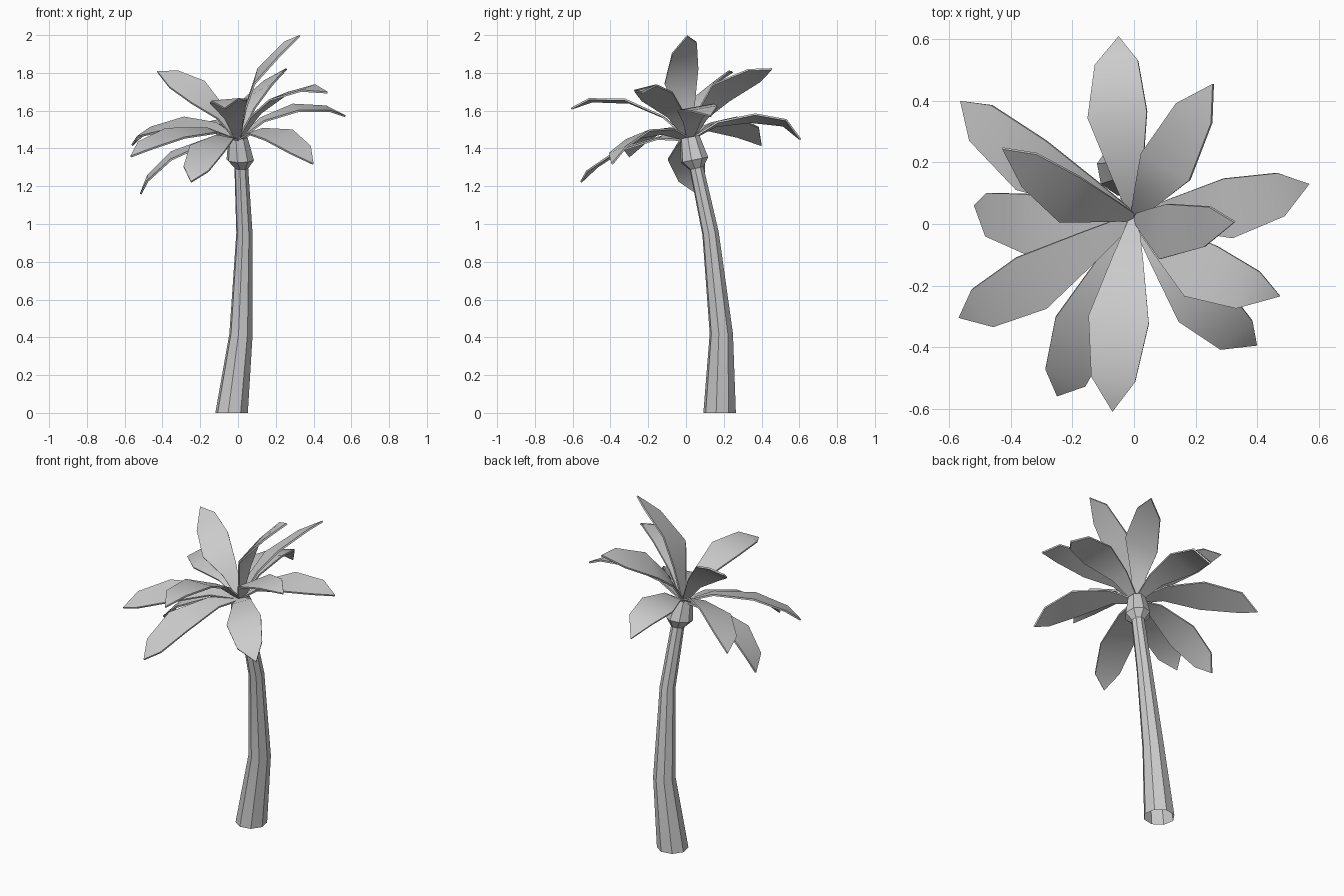
import bpy, bmesh, math
from mathutils import Vector

cube = bpy.data.objects.get("Cube")
if cube:
    bpy.data.objects.remove(cube, do_unlink=True)


def make_material(name, value):
    mat = bpy.data.materials.new(name)
    mat.use_nodes = True
    color = (value, value, value, 1)
    mat.diffuse_color = color
    mat.node_tree.nodes["Principled BSDF"].inputs["Base Color"].default_value = color
    return mat


grey = make_material("plain grey", 0.6)


def add_object(bm, name):
    mesh = bpy.data.meshes.new(name)
    bm.to_mesh(mesh)
    bm.free()
    obj = bpy.data.objects.new(name, mesh)
    bpy.context.collection.objects.link(obj)
    mesh.materials.append(grey)
    bpy.ops.object.select_all(action="DESELECT")
    obj.select_set(True)
    bpy.context.view_layer.objects.active = obj
    return obj


def loft(name, rings, sides=8, turn=math.radians(33)):
    """Skin round sections (x, y, z, radius, backward tilt) into an open tube."""
    bm = bmesh.new()
    loops = []
    for x, y, z, radius, tilt in rings:
        loop = []
        for i in range(sides):
            a = math.tau * i / sides + turn
            dx, dy = radius * math.cos(a), radius * math.sin(a)
            loop.append(bm.verts.new((x + dx, y + dy, z + dy * tilt)))
        loops.append(loop)
    for low, high in zip(loops, loops[1:]):
        for i in range(sides):
            j = (i + 1) % sides
            bm.faces.new((low[i], low[j], high[j], high[i]))
    add_object(bm, name)
    bpy.ops.object.shade_smooth_by_angle(angle=math.radians(30))


# Leaning trunk and the swollen crown that holds the leaves
loft("trunk", [
    (-0.034, 0.178, 0, 0.088, 0),
    (0.016, 0.187, 0.42, 0.063, 0),
    (0.034, 0.13, 0.95, 0.044, 0.2),
    (0.017, 0.053, 1.31, 0.037, 0.2),
])
loft("crown", [
    (0.018, 0.055, 1.295, 0.037, 0.2),
    (0.012, 0.045, 1.34, 0.074, 0.2),
    (0, 0.02, 1.46, 0.052, 0.2),
])

# Leaves: roll, then the midline at the wide part, the shoulder and the tip
BASE = Vector((0, 0.02, 1.45))
leaves = {
    "back_leaf": (-12, (-0.055, 0.355, 1.565), (-0.058, 0.525, 1.54), (-0.05, 0.61, 1.45)),
    "front_leaf": (5, (-0.05, -0.31, 1.655), (-0.068, -0.505, 1.66), (-0.07, -0.61, 1.615)),
    "back_left_leaf": (-25, (0.1, 0.185, 1.7), (0.193, 0.36, 1.79), (0.255, 0.455, 1.825)),
    "left_leaf": (10, (0.305, 0.05, 1.62), (0.478, 0.095, 1.615), (0.57, 0.13, 1.575)),
    "top_leaf": (25, (0.093, -0.025, 1.785), (0.235, -0.01, 1.935), (0.325, 0.005, 2)),
    "front_left_upper_leaf": (12, (0.215, -0.153, 1.68), (0.37, -0.215, 1.725), (0.475, -0.235, 1.7)),
    "front_left_lower_leaf": (15, (0.217, -0.255, 1.475), (0.333, -0.363, 1.395), (0.4, -0.395, 1.32)),
    "back_right_lower_leaf": (-20, (-0.335, 0.19, 1.535), (-0.5, 0.328, 1.49), (-0.565, 0.4, 1.42)),
    "back_right_upper_leaf": (-36, (-0.21, 0.078, 1.7), (-0.34, 0.172, 1.77), (-0.428, 0.243, 1.81)),
    "right_leaf": (-12, (-0.355, 0, 1.365), (-0.482, 0.03, 1.245), (-0.52, 0.06, 1.16)),
    "front_right_leaf": (-14, (-0.333, -0.193, 1.485), (-0.493, -0.275, 1.42), (-0.57, -0.305, 1.36)),
    "front_right_lower_leaf": (-10, (-0.165, -0.343, 1.4), (-0.223, -0.5, 1.295), (-0.25, -0.56, 1.225)),
}


def make_leaf(name, roll, *midline):
    wide, shoulder, tip = map(Vector, midline)
    ahead = (shoulder - BASE) * Vector((1, 1, 0)).to_3d().length
    r = math.radians(roll)
    across = Vector((-ahead.y, ahead.x, 0)).normalized() * math.cos(r)
    across.z = math.sin(r)
    # The stalk arches up from the crown before the blade opens
    inner = BASE.lerp(wide, 0.42) + Vector((0, 0, 0.035))
    bm = bmesh.new()
    pairs = []
    for centre, half in ((BASE, 0.015), (inner, 0.052), (wide, 0.099), (shoulder, 0.072)):
        pairs.append([bm.verts.new(centre + across * half * s) for s in (1, -1)])
    for p, q in zip(pairs, pairs[1:]):
        bm.faces.new((p[0], p[1], q[1], q[0]))
    bm.faces.new((*pairs[-1], bm.verts.new(tip)))
    obj = add_object(bm, name)
    thick = obj.modifiers.new("thickness", "SOLIDIFY")
    thick.thickness = 0.01
    thick.offset = -1
    # Smooth the blade but keep its rim crisp
    bpy.ops.object.modifier_apply(modifier=thick.name)
    bpy.ops.object.shade_smooth_by_angle(angle=math.radians(50))


for leaf_name, shape in leaves.items():
    make_leaf(leaf_name, *shape)
